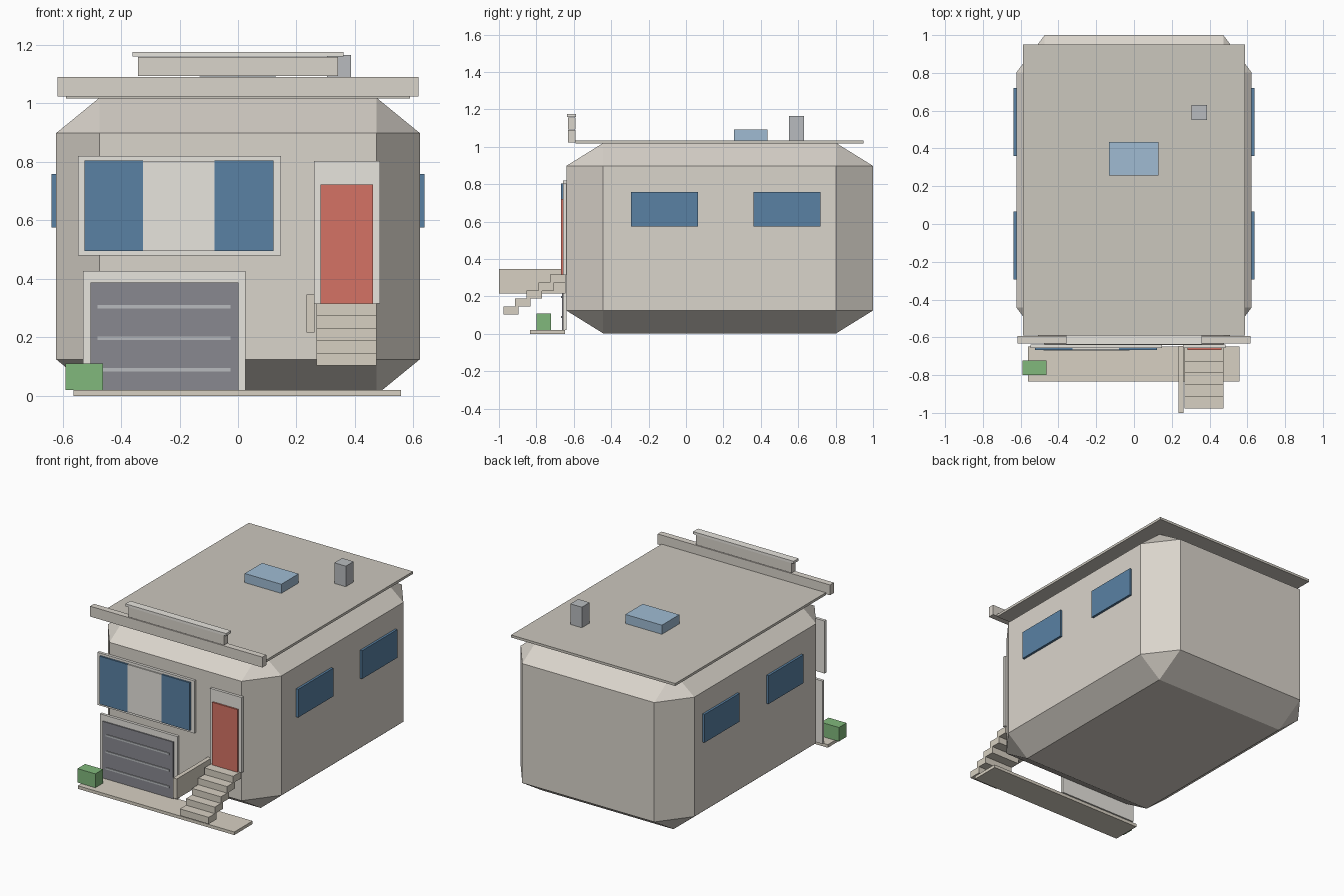
import bpy

def material(name, rgb):
    m = bpy.data.materials.new(name)
    m.diffuse_color = (*rgb, 1)
    return m

WALL = material("wall_beige", (0.70, 0.66, 0.60))
ROOF = material("roof_taupe", (0.60, 0.57, 0.51))
TRIM = material("trim_pale", (0.80, 0.78, 0.73))
STEP = material("step_sand", (0.68, 0.63, 0.54))
GLASS = material("glass_navy", (0.10, 0.22, 0.37))
SKY = material("skylight_blue", (0.35, 0.50, 0.65))
RED = material("door_red", (0.66, 0.17, 0.13))
DARK = material("garage_dark", (0.25, 0.25, 0.28))
METAL = material("metal_grey", (0.48, 0.50, 0.52))
GREEN = material("shrub_green", (0.22, 0.48, 0.20))

def box(name, x, y, z, mat):
    """Box from (min, max) ranges on each axis."""
    bpy.ops.mesh.primitive_cube_add(size=1, location=[sum(r) / 2 for r in (x, y, z)])
    o = bpy.context.object
    o.name = name
    o.scale = [r[1] - r[0] for r in (x, y, z)]
    o.data.materials.append(mat)
    return o

# House body: every edge cut by one flat chamfer, in proportion to the box
body = box("house_body", (-0.622, 0.622), (-0.64, 1.0), (0.003, 1.02), WALL)
bev = body.modifiers.new("chamfer", 'BEVEL')
bev.width = 0.12
bev.segments = 1
bev.limit_method = 'NONE'

# Roof slab and stepped front parapet
box("roof_slab", (-0.588, 0.588), (-0.59, 0.95), (1.017, 1.033), ROOF)
box("parapet", (-0.617, 0.617), (-0.632, -0.592), (1.023, 1.09), WALL)
box("upper_parapet", (-0.342, 0.342), (-0.632, -0.592), (1.094, 1.158), WALL)
box("parapet_cap", (-0.36, 0.36), (-0.637, -0.587), (1.16, 1.176), TRIM)

# Roof fittings
box("skylight", (-0.132, 0.13), (0.257, 0.435), (1.033, 1.092), SKY)
box("roof_vent", (0.305, 0.387), (0.55, 0.63), (1.033, 1.166), METAL)

# Side windows, two on each side
for s, side in ((1, "right"), (-1, "left")):
    for i, y in enumerate(((-0.293, 0.065), (0.36, 0.72))):
        x = sorted((s * 0.617, s * 0.637))
        box(f"{side}_window_{i + 1}", x, y, (0.575, 0.758), GLASS)

# Front window
box("front_window_frame", (-0.547, 0.147), (-0.657, -0.638), (0.48, 0.82), TRIM)
box("front_window_centre", (-0.325, -0.08), (-0.664, -0.65), (0.495, 0.803), TRIM)
for i, x in enumerate(((-0.525, -0.325), (-0.08, 0.122))):
    box(f"front_window_pane_{i + 1}", x, (-0.668, -0.65), (0.495, 0.805), GLASS)

# Garage door with ribs
box("garage_frame", (-0.53, 0.026), (-0.657, -0.638), (0.02, 0.427), TRIM)
box("garage_door", (-0.505, 0.001), (-0.664, -0.65), (0.02, 0.387), DARK)
for i, z in enumerate((0.09, 0.197, 0.304)):
    box(f"garage_rib_{i + 1}", (-0.48, -0.025), (-0.669, -0.66), (z - 0.006, z + 0.006), METAL)

# Front door
box("door_frame", (0.26, 0.485), (-0.657, -0.638), (0.315, 0.803), TRIM)
box("front_door", (0.282, 0.462), (-0.667, -0.65), (0.315, 0.722), RED)

# Floating stair and its side wall
for i in range(5):
    y, z = -0.977 + i * 0.0625, 0.103 + i * 0.0425
    box(f"step_{i + 1}", (0.268, 0.474), (y, y + 0.082), (z, z + 0.0435), STEP)
box("stair_wall", (0.235, 0.262), (-1.0, -0.645), (0.217, 0.347), STEP)

# Front paving and shrub
box("front_paving", (-0.562, 0.558), (-0.835, -0.648), (0, 0.02), STEP)
box("shrub", (-0.59, -0.462), (-0.8, -0.722), (0.02, 0.11), GREEN)
